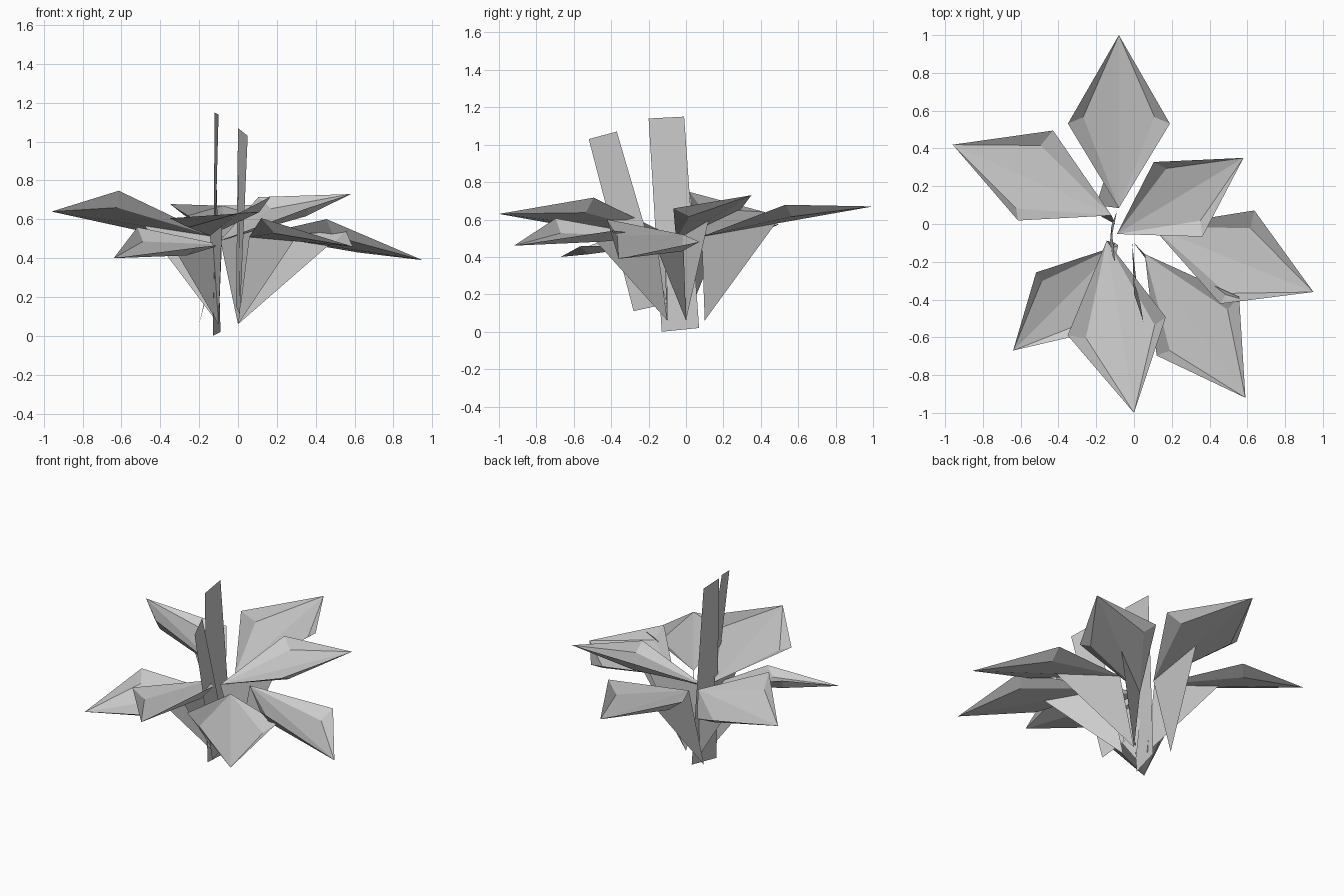
import bpy
from math import radians
from mathutils import Euler, Vector

cube = bpy.data.objects.get("Cube")
if cube:
    bpy.data.objects.remove(cube)

LEAF_LENGTH = .93
HALF_WIDTH = .27
RIM_RISE = .09

grey = bpy.data.materials.new("plain_grey")
grey.use_nodes = True
grey.diffuse_color = (.6, .6, .6, 1)
shader = grey.node_tree.nodes["Principled BSDF"]
shader.inputs["Base Color"].default_value = grey.diffuse_color


def add_part(name, points, faces):
    mesh = bpy.data.meshes.new(name)
    mesh.from_pydata([tuple(point) for point in points], [], faces)
    mesh.materials.append(grey)
    part = bpy.data.objects.new(name, mesh)
    bpy.context.collection.objects.link(part)


def add_leaf(name, tip, heading, pitch, roll, foot, size=1):
    turn = Euler((radians(roll), radians(-pitch), radians(heading))).to_matrix()
    base = Vector(tip) - turn @ Vector((LEAF_LENGTH * size, 0, 0))

    def place(along, across, up):
        return base + turn @ (Vector((along, across, up)) * size)

    # Cupped cross-section at mid length: steep rims, shallow middle
    section = []
    for across in (-1, -.7, 0, .7, 1):
        curl = across ** 4
        section.append(place(.5 - .03 * curl, across * HALF_WIDTH, RIM_RISE * curl))

    # Two fans of facets, one to the base and one to the tip
    count = len(section)
    faces = []
    for i in range(count - 1):
        faces.append((count, i, i + 1))
        faces.append((count + 1, i + 1, i))
    add_part(name, section + [base, Vector(tip)], faces)

    # Upright triangular stalk card under the midrib
    stalk = [Vector((*foot, .06)), place(.4, 0, 0), base]
    add_part(name + "_stalk", stalk, [range(len(stalk))])


def add_blade(name, *corners):
    add_part(name, corners, [range(len(corners))])


# Ring of leaves around the stem
add_leaf("back_leaf", tip=(-.08, 1, .67), heading=90, pitch=10, roll=0, foot=(-.2, .1))
add_leaf("back_right_leaf", tip=(-.96, .42, .64), heading=156, pitch=8, roll=19, foot=(-.1, 0))
add_leaf("back_left_leaf", tip=(.58, .35, .73), heading=31, pitch=17, roll=7, foot=(0, 0), size=.88)
add_leaf("left_leaf", tip=(.95, -.36, .39), heading=-22, pitch=-8, roll=-13, foot=(0, 0))
add_leaf("front_left_leaf", tip=(.59, -.92, .46), heading=-55, pitch=-3, roll=-7, foot=(0, -.1))
add_leaf("front_leaf", tip=(0, -1, .63), heading=-81, pitch=7, roll=12, foot=(-.1, -.1))
add_leaf("front_right_leaf", tip=(-.64, -.67, .4), heading=225, pitch=-5, roll=-13, foot=(-.1, -.1), size=.85)

# Two tall upright blades in the middle
add_blade("tall_blade", (-.13, -.13, 0), (-.09, .07, .02), (-.12, -.01, 1.15), (-.1, -.2, 1.14))
add_blade("leaning_blade", (.01, -.28, .11), (-.01, -.1, .15), (0, -.37, 1.07), (.05, -.52, 1.03))
